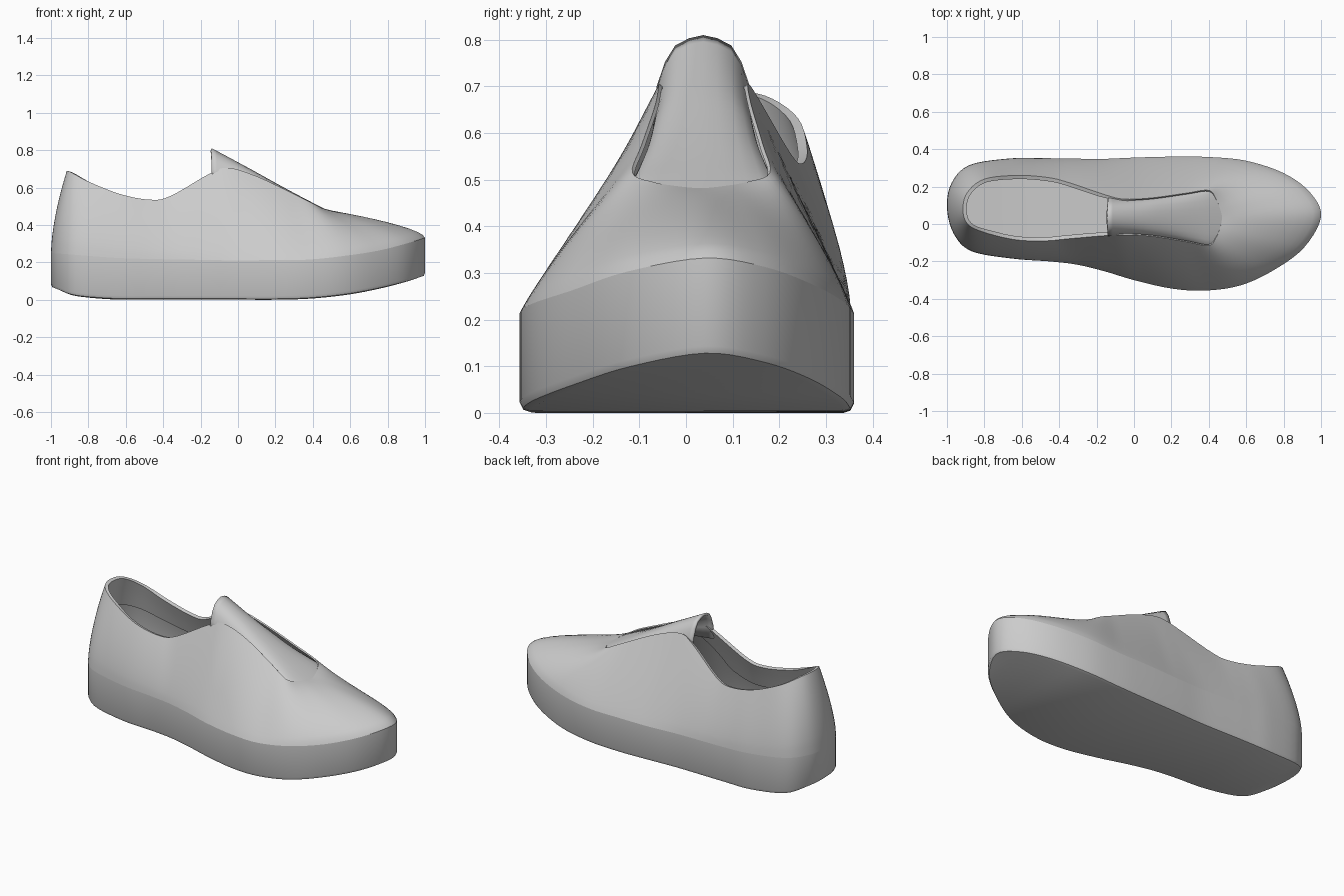
import bpy
from mathutils import Vector
from math import radians

if "Cube" in bpy.data.objects:
    bpy.data.objects.remove(bpy.data.objects["Cube"])

STEPS = 5


def lerp_keys(keys, x):
    if x <= keys[0][0]:
        return keys[0][1]
    for (x0, a), (x1, b) in zip(keys, keys[1:]):
        if x <= x1:
            return a + (b - a) * (x - x0) / (x1 - x0)
    return keys[-1][1]


def spline(pts, closed=True):
    """Catmull-Rom curve through the points."""
    n, out = len(pts), []
    get = (lambda i: pts[i % n]) if closed else (lambda i: pts[max(0, min(n - 1, i))])
    for i in range(n if closed else n - 1):
        a, b, c, d = (get(i + k) for k in (-1, 0, 1, 2))
        for k in range(STEPS):
            t = k / STEPS
            out.append(0.5 * (2 * b + (c - a) * t + (2 * a - 5 * b + 4 * c - d) * t * t
                              + (3 * b - a - 3 * c + d) * t ** 3))
    if not closed:
        out.append(pts[-1].copy())
    return out


def make(name, verts, faces, angle=40):
    me = bpy.data.meshes.new(name)
    me.from_pydata([tuple(v) for v in verts], [], faces)
    me.update()
    ob = bpy.data.objects.new(name, me)
    bpy.context.collection.objects.link(ob)
    bpy.ops.object.select_all(action='DESELECT')
    ob.select_set(True)
    bpy.context.view_layer.objects.active = ob
    bpy.ops.object.shade_smooth_by_angle(angle=radians(angle))
    return ob


def loft(rings, closed=True):
    n = len(rings[0])
    m = n if closed else n - 1
    verts = [p for r in rings for p in r]
    faces = [(j * n + i, j * n + (i + 1) % n, (j + 1) * n + (i + 1) % n, (j + 1) * n + i)
             for j in range(len(rings) - 1) for i in range(m)]
    return verts, faces


def strip_cap(start, n, flip):
    """Close a ring with cross strips from one side to the other."""
    faces = []
    for i in range(n // 2):
        f = [start + i, start + i + 1, start + n - i - 1, start + (n - i) % n]
        f = list(dict.fromkeys(f))
        faces.append(f[::-1] if flip else f)
    return faces


# Sole outline from heel, along -y to the toe, and back along +y
outline = [(-1, .09), (-.965, -.05), (-.87, -.145), (-.65, -.185), (-.45, -.2), (-.3, -.218),
           (-.15, -.255), (0, -.3), (.2, -.345), (.38, -.356), (.57, -.328), (.75, -.245),
           (.91, -.125), (1, .04), (.94, .17), (.8, .272), (.6, .338), (.4, .358), (.2, .36),
           (0, .355), (-.17, .348), (-.35, .35), (-.5, .352), (-.67, .35), (-.88, .315), (-.975, .22)]
# Opening edge: collar, throat and slit ends
opening = [(-.915, .08), (-.89, 0), (-.8, -.045), (-.63, -.085), (-.47, -.09), (-.36, -.08),
           (-.15, -.062), (-.05, -.058), (.1, -.066), (.28, -.095), (.4, -.115), (.44, -.07),
           (.46, -.02), (.47, .03), (.46, .08), (.44, .13), (.4, .18), (.28, .165), (.1, .14),
           (-.05, .133), (-.15, .155), (-.36, .225), (-.47, .25), (-.63, .26), (-.8, .24), (-.89, .17)]
opening_z = [(-.915, .69), (-.89, .68), (-.8, .632), (-.63, .565), (-.47, .535), (-.36, .555),
             (-.15, .675), (-.05, .705), (.1, .66), (.28, .575), (.4, .515), (.44, .495), (.47, .482)]
sole_top = [(-1, .25), (-.6, .22), (0, .21), (.4, .215), (.7, .25), (.9, .3), (1, .332)]
sole_low = [(-1, .075), (-.9, .035), (-.75, .014), (.3, .012), (.5, .026), (.7, .057), (.9, .103), (1, .135)]
fullness = [(-1, .62), (-.5, .7), (.05, .95), (.4, .9), (.7, .7), (1, .62)]

top = spline([Vector((x, y, lerp_keys(sole_top, x))) for x, y in outline])
low = spline([Vector((x, y, lerp_keys(sole_low, x))) for x, y in outline])
edge = spline([Vector((x, y, lerp_keys(opening_z, x))) for x, y in opening])
N = len(top)


def inset(p, d, dz):
    c = Vector((max(-.7, min(.65, p.x)), .07, p.z))
    return p + (c - p).normalized() * d + Vector((0, 0, dz))


# Sole: rounded lower edge, upright wall, closed top as the insole
rings = [[inset(p, .022, -.012) for p in low], [inset(p, .007, -.007) for p in low],
         [p + Vector((0, 0, .008)) for p in low], top]
verts, faces = loft(rings)
faces += strip_cap(0, N, True) + strip_cap(3 * N, N, False)
make("sole", verts, faces)


# Upper: wall from sole to opening, then a lining turned inward
def wall(i, s):
    a, b = top[i], edge[i]
    p = a.lerp(b, s)
    p.z = a.z + (b.z - a.z) * s ** lerp_keys(fullness, a.x)
    return p


def lining(i, depth):
    p = edge[i]
    thin = lerp_keys([(-.2, 1), (0, .3)], p.x)
    q = wall(i, 1 - depth * thin)
    return inset(q, .02 * thin, -.006)


rings = [[wall(i, s) for i in range(N)] for s in (0, .03, .08, .16, .26, .38, .5, .62, .74, .85, .94, 1)]
rings += [[lining(i, d) for i in range(N)] for d in (0, .2, .4, .58)]
verts, faces = loft(rings)
make("upper", verts, faces, 50)

# Tongue: arched strip rising out of the throat (x, z, half width, arch depth)
path = spline([Vector(p) for p in ((-.14, .81, .1), (.05, .708, .1), (.2, .625, .113),
                                   (.32, .56, .133), (.42, .508, .15), (.53, .452, .15))], False)
arch = [(-1.08, -1.7), (-1, -1), (-.82, -.52), (-.6, -.2), (-.3, -.06), (0, 0),
        (.3, -.06), (.6, -.2), (.82, -.52), (1, -1), (1.08, -1.7)]
rings = []
for x, z, w in path:
    d = lerp_keys([(-.14, .11), (.1, .05), (.4, .02), (.55, .02)], x)
    rings.append([Vector((x, .037 + a * w, z + b * d)) for a, b in arch])
verts, faces = loft(rings, False)
tongue = make("tongue", verts, [f[::-1] for f in faces], 50)
solid = tongue.modifiers.new("thickness", 'SOLIDIFY')
solid.thickness = .014
solid.offset = -1
